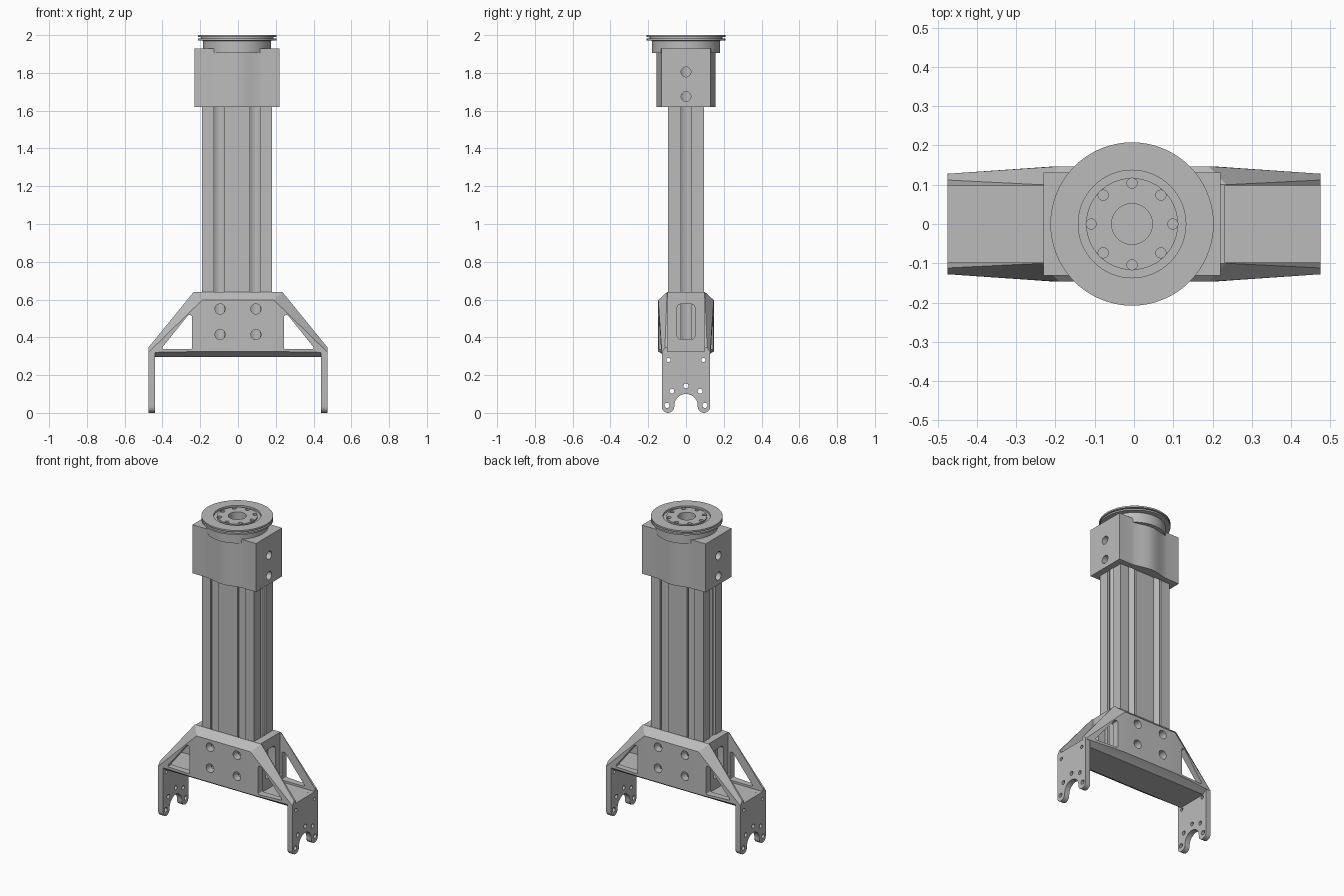
import bpy, bmesh, math
from mathutils import Vector

if "Cube" in bpy.data.objects:
    bpy.data.objects.remove(bpy.data.objects["Cube"], do_unlink=True)

CX = -0.005  # column axis

mat = bpy.data.materials.new("machined_grey")
mat.use_nodes = True
GREY = (0.5, 0.5, 0.5, 1)
mat.diffuse_color = GREY
mat.node_tree.nodes["Principled BSDF"].inputs["Base Color"].default_value = GREY

AXES = {"x": lambda u, v, w: (w, u, v),
        "y": lambda u, v, w: (u, w, v),
        "z": lambda u, v, w: (u, v, w)}


def arc(cu, cv, r, start, end, n):
    """Points on an arc, angles in degrees."""
    angles = [math.radians(start + (end - start) * i / n) for i in range(n + 1)]
    return [(cu + r * math.cos(a), cv + r * math.sin(a)) for a in angles]


def circle(cu, cv, r, n=24):
    return arc(cu, cv, r, 0, 360, n)[:-1]


def rect(u0, u1, v0, v1):
    return [(u0, v0), (u1, v0), (u1, v1), (u0, v1)]


def rounded(corners, r):
    """Convex outline with circular corners, as the hull of corner discs."""
    n = len(corners)
    out = []
    for i, c in enumerate(corners):
        c = Vector(c)
        a = (Vector(corners[i - 1]) - c).normalized()
        b = (Vector(corners[(i + 1) % n]) - c).normalized()
        d = r / math.tan(a.angle(b) / 2)
        p, q = c + a * d, c + b * d
        for k in range(7):
            t = k / 6
            out.append(tuple(p * (1 - t) ** 2 + c * 2 * t * (1 - t) + q * t * t))
    return out


def prism(bm, pts, axis, a, b):
    put = AXES[axis]
    low = [bm.verts.new(put(u, v, a)) for u, v in pts]
    high = [bm.verts.new(put(u, v, b)) for u, v in pts]
    faces = [bm.faces.new(low), bm.faces.new(high)]
    for i in range(len(pts)):
        j = (i + 1) % len(pts)
        faces.append(bm.faces.new((low[i], low[j], high[j], high[i])))
    bmesh.ops.recalc_face_normals(bm, faces=faces)


def finish(name, bm):
    mesh = bpy.data.meshes.new(name)
    bm.to_mesh(mesh)
    bm.free()
    obj = bpy.data.objects.new(name, mesh)
    bpy.context.collection.objects.link(obj)
    mesh.materials.append(mat)
    return obj


def solid(name, pts, axis, a, b):
    bm = bmesh.new()
    prism(bm, pts, axis, a, b)
    return finish(name, bm)


def activate(obj):
    bpy.ops.object.select_all(action="DESELECT")
    obj.select_set(True)
    bpy.context.view_layer.objects.active = obj


def cut(obj, shapes):
    """Subtract a list of (outline, axis, from, to) prisms."""
    bm = bmesh.new()
    for shape in shapes:
        prism(bm, *shape)
    cutter = finish("cutter", bm)
    cutter.hide_render = True
    activate(obj)
    mod = obj.modifiers.new("cut", "BOOLEAN")
    mod.operation = "DIFFERENCE"
    mod.solver = "EXACT"
    mod.object = cutter
    bpy.ops.object.modifier_apply(modifier=mod.name)
    bpy.data.objects.remove(cutter, do_unlink=True)


def smooth(obj):
    activate(obj)
    bpy.ops.object.shade_smooth_by_angle(angle=math.radians(30))


# Column: extrusion with T-slots, two on the wide sides, one on the narrow
HALF_W, HALF_D = 0.185, 0.094
SLOT = [(-0.027, 0), (-0.027, 0.015), (-0.04, 0.015), (-0.04, 0.03), (-0.014, 0.046), (0, 0.05)]
SLOT += [(-u, d) for u, d in reversed(SLOT[:-1])]


def slotted_side(half, dist, centres, turn):
    pts = [(-half, -dist)]
    for c in centres:
        pts += [(c + u, -dist + d) for u, d in SLOT]
    ca, sa = round(math.cos(turn)), round(math.sin(turn))
    return [(CX + u * ca - v * sa, u * sa + v * ca) for u, v in pts]


outline = []
for k in range(4):
    wide = k % 2 == 0
    outline += slotted_side(HALF_W if wide else HALF_D, HALF_D if wide else HALF_W,
                            (-0.095, 0.095) if wide else (0,), k * math.pi / 2)
solid("column", outline, "z", 0.31, 1.9)

# Head clamp: block with a soft bulge front and back
bump = [(x / 100, -0.131 - 0.0125 * (1 + math.cos(math.pi * x / 14))) for x in range(-14, 15, 2)]
front = [(-0.225, -0.131)] + bump + [(0.225, -0.131)]
head = solid("head_clamp", [(CX + x, y) for x, y in front] + [(CX - x, -y) for x, y in front],
             "z", 1.62, 1.93)
cut(head, [(rect(CX - HALF_W, CX + HALF_W, -HALF_D, HALF_D), "z", 1.5, 1.88)])
cut(head, [(circle(0, z, 0.026), "x", -0.4, 0.4) for z in (1.675, 1.805)])
smooth(head)

# Turntable: turned neck, double-rimmed flange, ring groove and bore
profile = [(0, 1.935), (0.052, 1.935), (0.052, 1.998), (0.117, 1.998), (0.117, 1.988),
           (0.137, 1.988), (0.137, 2.0), (0.208, 2.0), (0.208, 1.99), (0.192, 1.989),
           (0.192, 1.983), (0.208, 1.982), (0.208, 1.972), (0.18, 1.97), (0.18, 1.905), (0, 1.905)]
bm = bmesh.new()
verts = [bm.verts.new((CX + r, 0, z)) for r, z in profile]
edges = [bm.edges.new(pair) for pair in zip(verts, verts[1:])]
bmesh.ops.spin(bm, geom=verts + edges, cent=(CX, 0, 0), axis=(0, 0, 1),
               angle=math.tau, steps=64, use_duplicate=False)
bmesh.ops.remove_doubles(bm, verts=bm.verts, dist=0.0001)
bmesh.ops.recalc_face_normals(bm, faces=bm.faces)
turntable = finish("turntable", bm)
cut(turntable, [(circle(u, v, 0.013, 16), "z", 1.95, 2.1) for u, v in circle(CX, 0, 0.104, 8)])
smooth(turntable)

# Bracket cheeks: faceted plates with triangular windows and bolt holes
CHEEK = [(0.235, 0.098, 0.64), (0.475, 0.098, 0.345), (0.475, 0.098, 0.295),
         (0.235, 0.1, 0.64), (0.475, 0.112, 0.345), (0.475, 0.128, 0.32),
         (0.19, 0.147, 0.597), (0.2, 0.147, 0.325), (0.45, 0.129, 0.325)]
window = [(0.243, 0.338), (0.408, 0.338), (0.264, 0.517), (0.243, 0.517)]
holes = [(circle(x, z, 0.027), "y", -0.3, 0.3) for x in (-0.095, 0.095) for z in (0.415, 0.55)]
for side in (-1, 1):
    holes.append((rounded([(side * x, z) for x, z in window], 0.009), "y", -0.3, 0.3))
for name, sy in (("front_cheek", -1), ("back_cheek", 1)):
    bm = bmesh.new()
    for x, y, z in CHEEK:
        for sx in (-1, 1):
            bm.verts.new((sx * x, sy * y, z))
    bmesh.ops.convex_hull(bm, input=bm.verts)
    bmesh.ops.dissolve_limit(bm, angle_limit=0.01, verts=bm.verts, edges=bm.edges)
    bmesh.ops.recalc_face_normals(bm, faces=bm.faces)
    cheek = finish(name, bm)
    cut(cheek, holes)
    smooth(cheek)

# Bracket floor
solid("bracket_floor", rect(-0.45, 0.45, -0.1, 0.1), "z", 0.295, 0.325)

# Forked leg outline, lobes around the central saddle
leg_outline = ([(-0.128, 0.325)] + arc(-0.095, 0.033, 0.033, 180, 360, 12)
               + arc(0, 0.038, 0.062, 180, 0, 20)
               + arc(0.095, 0.033, 0.033, 180, 360, 12) + [(0.128, 0.325)])
leg_holes = [(0, 0.143, 0.013)]
for s in (-1, 1):
    leg_holes += [(s * 0.1, 0.04, 0.014), (s * 0.075, 0.115, 0.013), (s * 0.093, 0.28, 0.011)]

for name, s in (("left", 1), ("right", -1)):
    # Inner wall with a rounded slot
    wall = solid(name + "_wall", rect(-0.1, 0.1, 0.31, 0.64), "x", s * 0.18, s * 0.23)
    cut(wall, [(rounded(rect(-0.048, 0.048, 0.39, 0.576), 0.025), "x", s * 0.1, s * 0.3)])
    smooth(wall)
    # Leg
    leg = solid(name + "_leg", leg_outline, "x", s * 0.44, s * 0.475)
    cut(leg, [(circle(y, z, r, 16), "x", s * 0.4, s * 0.5) for y, z, r in leg_holes])
    smooth(leg)
